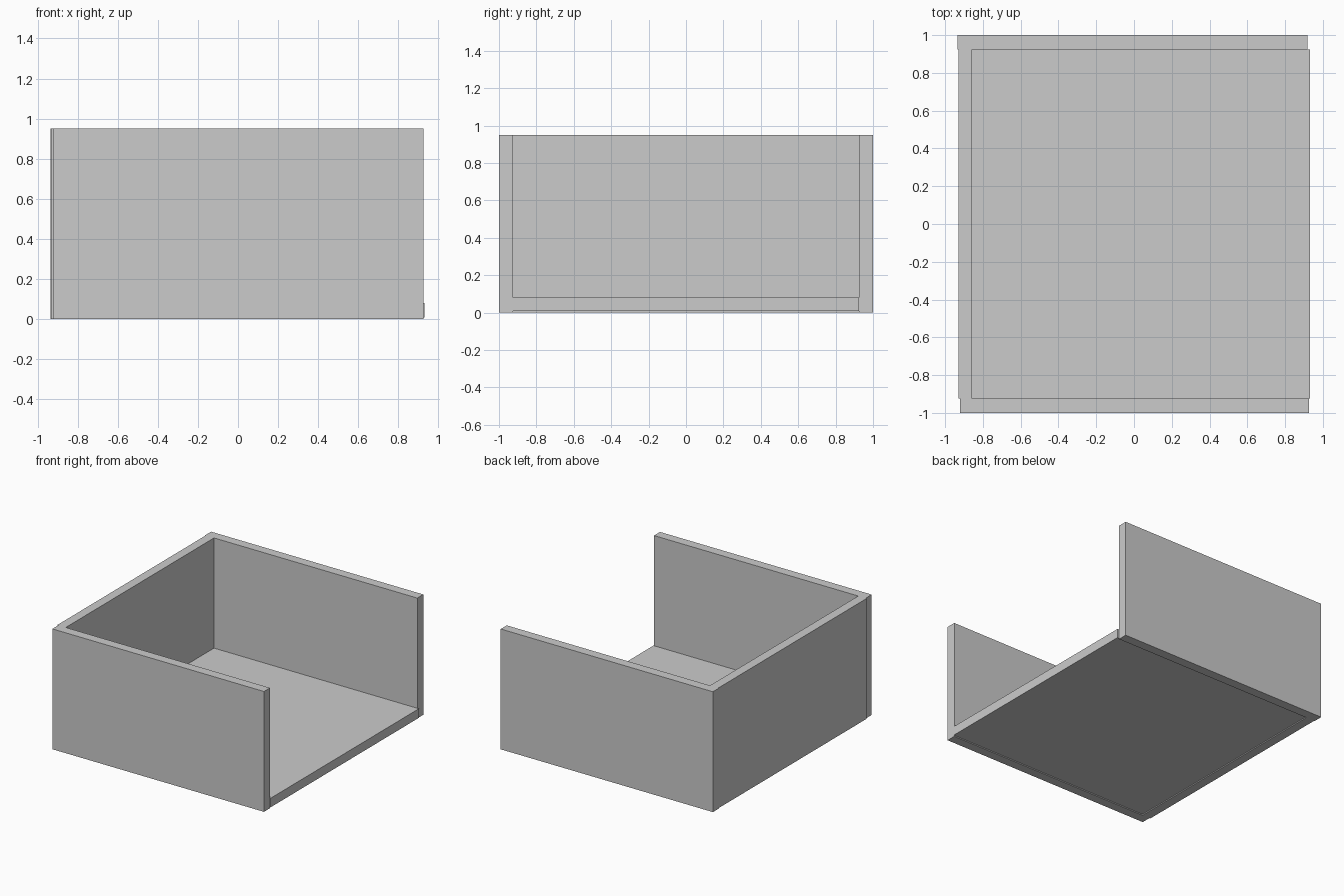
import bpy
import bmesh
from mathutils import Vector

if "Cube" in bpy.data.objects:
    bpy.data.objects.remove(bpy.data.objects["Cube"])


def panel(name, low, high):
    """Flat board spanning two opposite corners."""
    low, high = Vector(low), Vector(high)
    bm = bmesh.new()
    bmesh.ops.create_cube(bm, size=1)
    for v in bm.verts:
        v.co = v.co * (high - low)
    mesh = bpy.data.meshes.new(name)
    bm.to_mesh(mesh)
    bm.free()
    obj = bpy.data.objects.new(name, mesh)
    obj.location = (low + high) / 2
    bpy.context.collection.objects.link(obj)
    return obj


H = 0.95             # wall height
FRONT_IN = -0.925    # inner face of the front wall
BACK_IN = 0.925      # inner face of the back wall
SIDE_IN = -0.857     # inner face of the left wall

# Floor board, raised a hair and poking slightly out of the open right side
panel("floor", (SIDE_IN, FRONT_IN, 0.008), (0.932, BACK_IN, 0.08))

# Three walls with slightly uneven ends
panel("left_wall", (-0.93, FRONT_IN, 0), (SIDE_IN, BACK_IN, H))
panel("front_wall", (-0.922, -1, 0), (0.927, FRONT_IN, H))
panel("back_wall", (-0.935, BACK_IN, 0), (0.918, 1, H))
